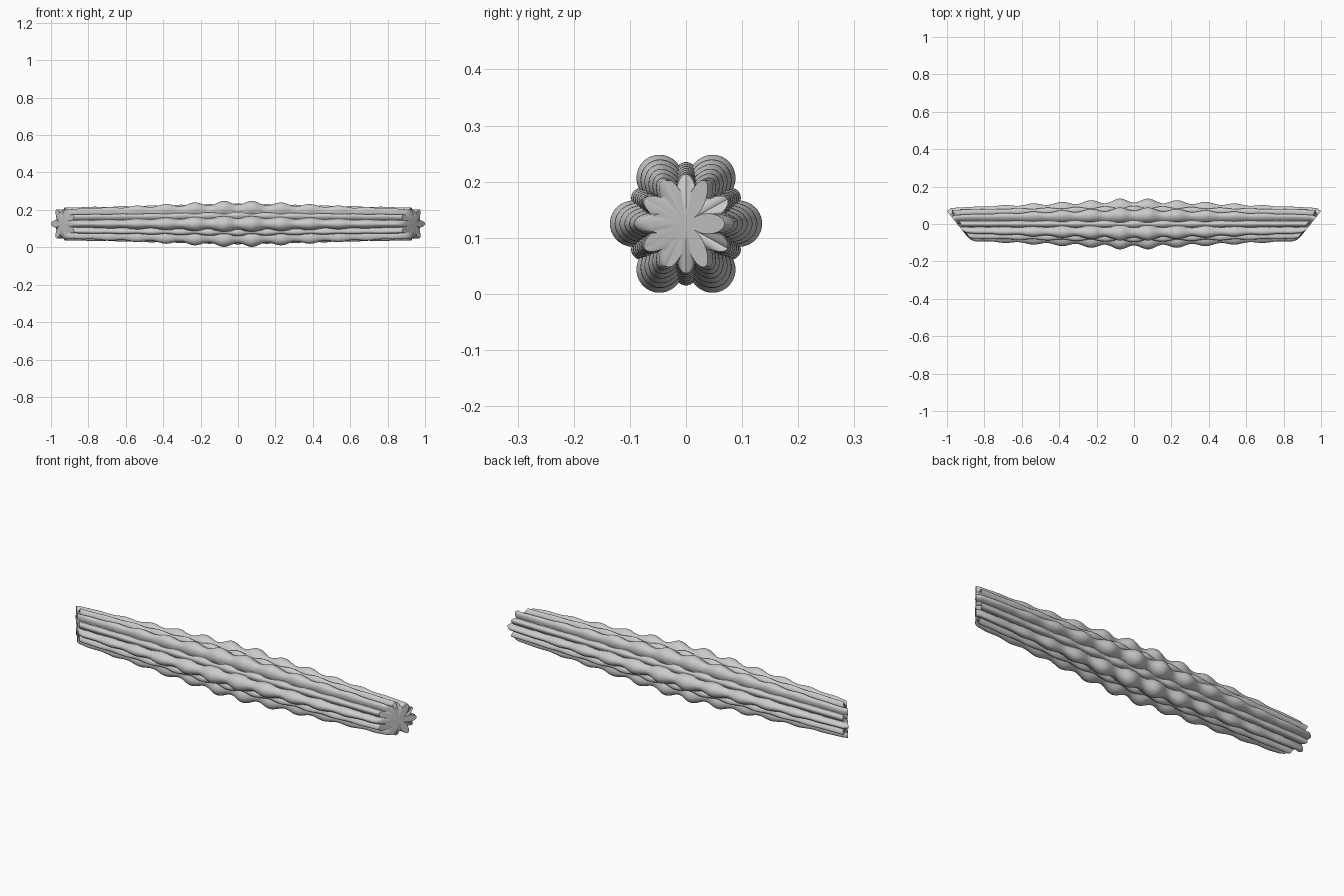
import bpy, bmesh, math

if "Cube" in bpy.data.objects:
    bpy.data.objects.remove(bpy.data.objects["Cube"])

STEPS = 240        # points around the section
CENTRE_Z = 0.125
PERIOD = 0.155     # spacing of the swellings


def lobe(phi, c, a, b):
    """Polar radius of an elliptical petal centred at distance c."""
    s, k = math.sin(phi), math.cos(phi)
    if k <= 0:
        return 0
    A = (k / a) ** 2 + (s / b) ** 2
    B = c * k / a ** 2
    C = (c / a) ** 2 - 1
    d = B * B - A * C
    return (B + math.sqrt(d)) / A if d > 0 else 0


def section(x, last=False):
    """Twelve-petal outline: six large petals alternating with six small."""
    ax = abs(x)
    fade = max(0, 1 - ax / 0.93)
    wave = 0.5 - 0.5 * math.cos(2 * math.pi * x / PERIOD)
    big = 0.088 + fade * (0.027 + 0.025 * wave)
    small = 0.088 + fade * (0.008 + 0.014 * (1 - wave))
    t = (big - 0.088) / 0.049
    u = (small - 0.088) / 0.022
    cb, bb = 0.05 + 0.045 * t, 0.018 + 0.024 * t
    cs, bs = 0.05 + 0.035 * u, 0.018 + 0.003 * u
    pts = []
    for i in range(STEPS):
        th = 2 * math.pi * i / STEPS
        sixth = math.pi / 3
        p = (th + sixth / 2) % sixth - sixth / 2
        q = th % sixth - sixth / 2
        r = max(0.022, lobe(p, cb, big - cb, bb))
        if not last:       # small petals close up at the end face
            r = max(r, lobe(q, cs, small - cs, bs))
        pts.append((r * math.cos(th), r * math.sin(th)))
    return pts


bm = bmesh.new()


def ring(x, shear=0.0, squash=1.0, last=False):
    return [bm.verts.new((x + math.copysign(shear, x) * y, y * squash, CENTRE_Z + z))
            for y, z in section(x, last)]


# Body rings, with skewed rings at both ends
body = [ring(-0.85 + 1.7 * i / 170) for i in range(171)]
rings = ([ring(-0.945, 0.62, 0.78, True), ring(-0.925, 0.61, 0.97)] + body +
         [ring(0.925, 0.61, 0.97), ring(0.945, 0.62, 0.78, True)])
for r0, r1 in zip(rings, rings[1:]):
    for i in range(STEPS):
        j = (i + 1) % STEPS
        bm.faces.new((r0[i], r0[j], r1[j], r1[i]))

# Slanted end faces
for r, x in ((rings[0], -0.945), (rings[-1], 0.945)):
    c = bm.verts.new((x, 0, CENTRE_Z))
    for i in range(STEPS):
        bm.faces.new((c, r[i], r[(i + 1) % STEPS]))
bmesh.ops.recalc_face_normals(bm, faces=bm.faces)

mesh = bpy.data.meshes.new("fluted_rod")
bm.to_mesh(mesh)
bm.free()
rod = bpy.data.objects.new("fluted_rod", mesh)
bpy.context.collection.objects.link(rod)
bpy.context.view_layer.objects.active = rod
rod.select_set(True)
bpy.ops.object.shade_smooth_by_angle(angle=math.radians(35))
